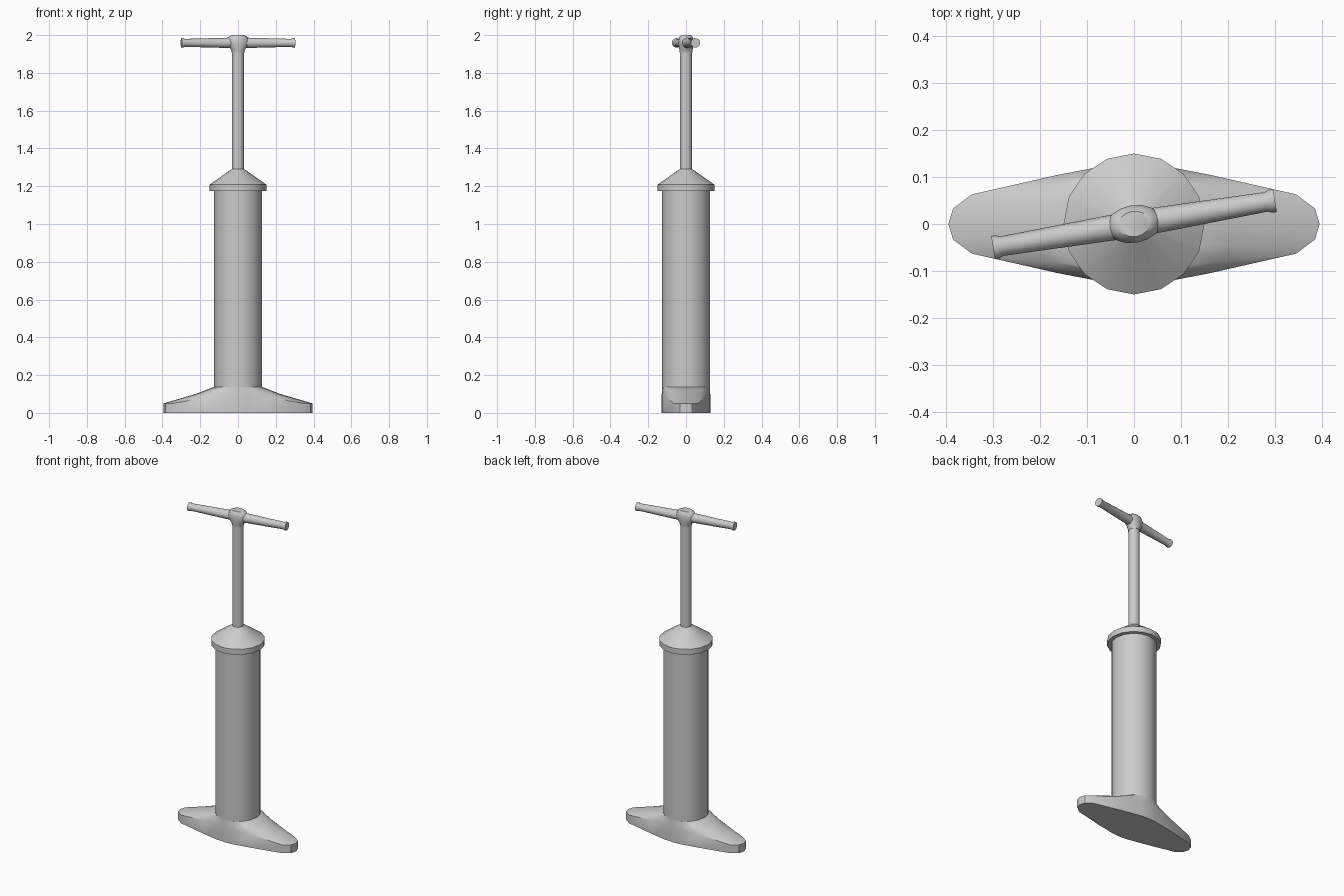
import bpy, bmesh, math
from mathutils import Matrix

if "Cube" in bpy.data.objects:
    bpy.data.objects.remove(bpy.data.objects["Cube"])


def loft(name, rings, matrix=None, angle=35):
    """Bridge closed rings of points, cap both ends and shade smooth by angle."""
    bm = bmesh.new()
    vs = [[bm.verts.new(p) for p in ring] for ring in rings]
    n = len(vs[0])
    for a, b in zip(vs, vs[1:]):
        for i in range(n):
            j = (i + 1) % n
            bm.faces.new((a[i], a[j], b[j], b[i]))
    bm.faces.new(list(reversed(vs[0])))
    bm.faces.new(vs[-1])
    if matrix:
        bm.transform(matrix)
    bmesh.ops.recalc_face_normals(bm, faces=bm.faces)
    me = bpy.data.meshes.new(name)
    bm.to_mesh(me)
    bm.free()
    ob = bpy.data.objects.new(name, me)
    bpy.context.collection.objects.link(ob)
    bpy.ops.object.select_all(action='DESELECT')
    ob.select_set(True)
    bpy.context.view_layer.objects.active = ob
    bpy.ops.object.shade_smooth_by_angle(angle=math.radians(angle))
    return ob


def ellipse(rx, ry, z, n=16):
    return [(rx * math.cos(2 * math.pi * i / n), ry * math.sin(2 * math.pi * i / n), z)
            for i in range(n)]


def lathe(name, profile, n=16, matrix=None):
    return loft(name, [ellipse(r, r, z, n) for r, z in profile], matrix)


def four_way(quarter):
    """Mirror a quarter outline (from +x axis to +y axis) into a full ring."""
    half = quarter + [(-x, y, z) for x, y, z in quarter[-2::-1]]
    return half + [(x, -y, z) for x, y, z in half[-2:0:-1]]


# Foot plate: pointed outline rising to a round collar
edge = [(.395, 0, .05), (.385, .033, .05), (.345, .063, .05),
        (.16, .105, .083), (.05, .126, .088), (0, .129, .088)]
collar = [(.127 * math.cos(math.radians(a)), .127 * math.sin(math.radians(a)), .138)
          for a in (0, 22.5, 45, 56.25, 67.5, 90)]
t = .65
middle = [(a[0] + (b[0] - a[0]) * t, a[1] + (b[1] - a[1]) * t,
           a[2] + (b[2] - a[2]) * t - .006) for a, b in zip(edge, collar)]
floor = [(x, y, 0) for x, y, z in edge]
loft("foot_plate", [four_way(r) for r in (floor, edge, middle, collar)])

# Pump barrel, cap and piston rod
lathe("barrel", [(.127, .10), (.127, 1.18)])
lathe("barrel_cap", [(.125, 1.175), (.15, 1.175), (.15, 1.209), (.034, 1.29)])
lathe("piston_rod", [(.032, 1.27), (.032, 1.93)])

# Handle hub and bar, turned slightly about the rod
turn = Matrix.Rotation(math.radians(9.5), 4, 'Z')
hub = [(.034, .034, 1.907), (.037, .036, 1.925), (.057, .039, 1.945),
       (.060, .040, 1.972), (.048, .034, 1.992), (.034, .027, 2.0)]
loft("handle_hub", [ellipse(*h) for h in hub], turn)

arm = [(.028, 0), (.027, .06), (.021, .285), (.025, .295), (.025, .304)]
bar = [(r, -d) for r, d in reversed(arm[1:])] + arm
lathe("handle_bar", bar, 16,
      turn @ Matrix.Translation((0, 0, 1.959)) @ Matrix.Rotation(math.pi / 2, 4, 'Y'))
